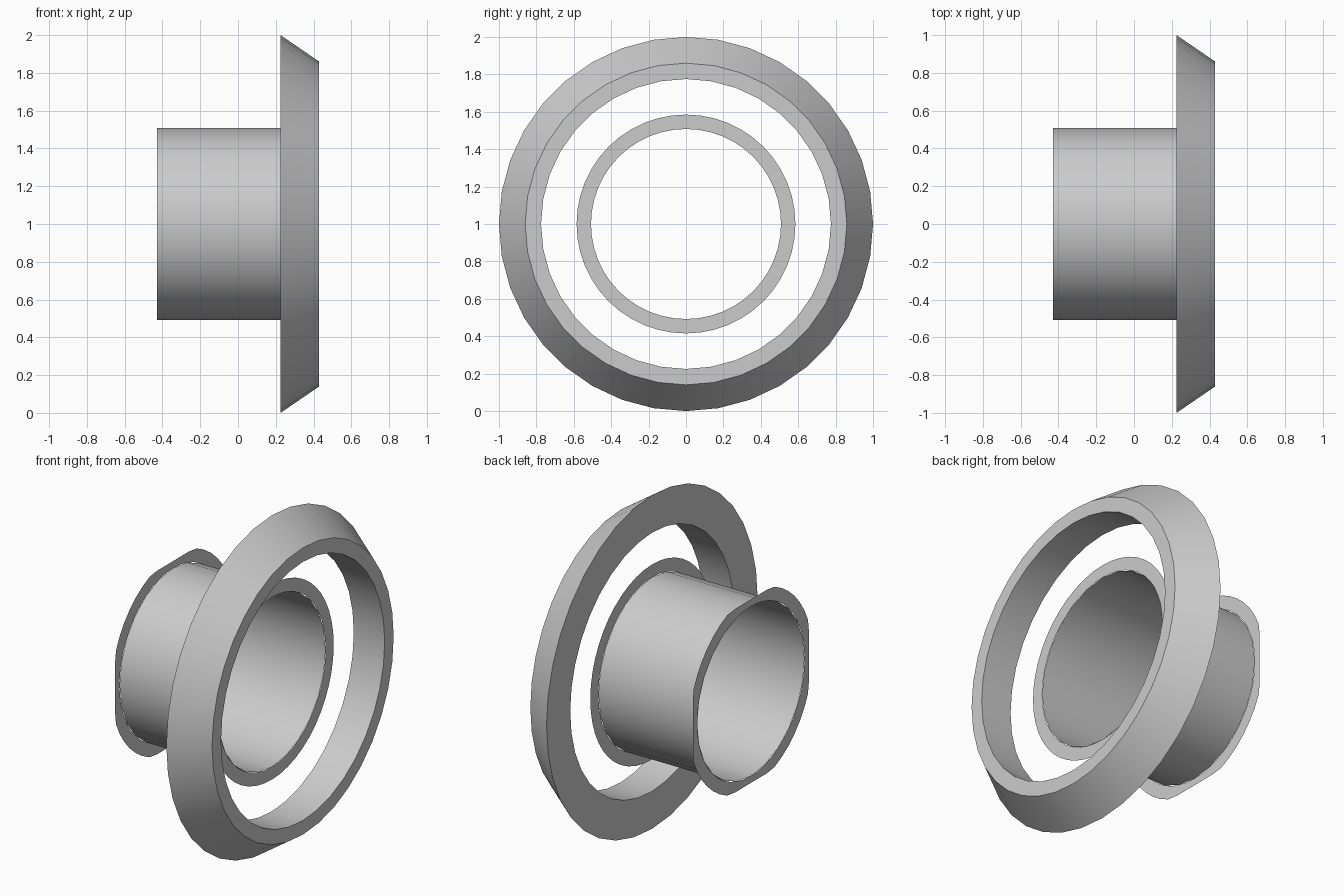
import bpy
import bmesh
from math import sin, cos, pi, radians

cube = bpy.data.objects.get("Cube")
if cube:
    bpy.data.objects.remove(cube, do_unlink=True)

grey = bpy.data.materials.new("plain grey")
grey.use_nodes = True
colour = (0.6, 0.6, 0.6, 1)
grey.diffuse_color = colour
grey.node_tree.nodes["Principled BSDF"].inputs["Base Color"].default_value = colour

CENTRE_Z = 1.0


def lathe(name, profile, sides, closed=False, clip=9.0):
    """Sweep (x, radius) points about the x axis; clip squares off the rim."""
    def limit(v):
        return max(-clip, min(clip, v))

    bm = bmesh.new()
    loops = []
    for x, r in profile:
        angles = [2 * pi * i / sides for i in range(sides)]
        loops.append([bm.verts.new((x, limit(r * sin(a)), CENTRE_Z + limit(r * cos(a))))
                      for a in angles])
    pairs = list(zip(loops, loops[1:]))
    if closed:
        pairs.append((loops[-1], loops[0]))
    for a, b in pairs:
        for i in range(sides):
            j = (i + 1) % sides
            bm.faces.new((a[i], a[j], b[j], b[i]))
    bmesh.ops.recalc_face_normals(bm, faces=bm.faces)
    mesh = bpy.data.meshes.new(name)
    bm.to_mesh(mesh)
    bm.free()
    mesh.materials.append(grey)
    obj = bpy.data.objects.new(name, mesh)
    bpy.context.collection.objects.link(obj)
    bpy.ops.object.select_all(action='DESELECT')
    obj.select_set(True)
    bpy.context.view_layer.objects.active = obj
    bpy.ops.object.shade_smooth_by_angle(angle=radians(30))
    return obj


BACK, FACE, RIM = -0.43, 0.225, 0.43
BORE, LIP = 0.508, 0.585

# Bevelled outer ring, standing free around the tube
lathe("outer_ring", [(FACE, 1.0), (RIM, 0.86), (RIM, 0.775), (FACE, 0.775)], 36, closed=True)

# Thin open tube
lathe("tube", [(BACK, BORE), (FACE, BORE)], 24)

# Paper-thin lips at both tube ends; the rear one has four flats
lathe("front_lip", [(FACE, BORE), (FACE, LIP)], 48)
lathe("rear_lip", [(BACK, BORE), (BACK, LIP)], 48, clip=0.55)
